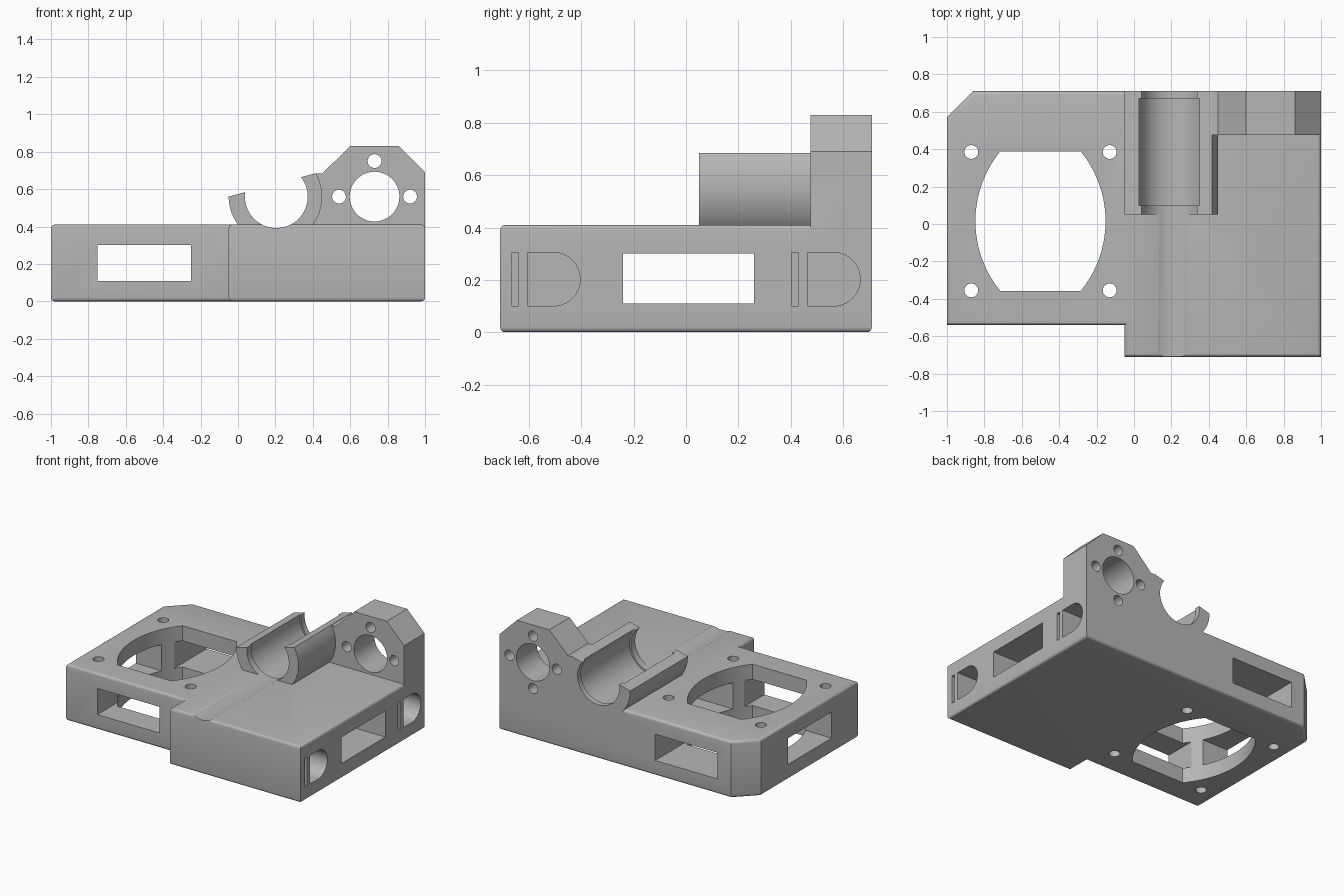
import bpy, bmesh
from math import cos, sin, radians, asin

if "Cube" in bpy.data.objects:
    bpy.data.objects.remove(bpy.data.objects["Cube"], do_unlink=True)

grey = bpy.data.materials.new("plain grey")
grey.use_nodes = True
colour = (0.47, 0.47, 0.47, 1)
grey.diffuse_color = colour
grey.node_tree.nodes["Principled BSDF"].inputs["Base Color"].default_value = colour


def arc(a, b, r, start=0, end=360, steps=48):
    """Points on an arc; a full circle leaves out the repeated last point."""
    count = steps if end - start == 360 else steps + 1
    angles = [radians(start + (end - start) * i / steps) for i in range(count)]
    return [(a + r * cos(t), b + r * sin(t)) for t in angles]


def rect(a0, a1, b0, b1):
    return [(a0, b0), (a1, b0), (a1, b1), (a0, b1)]


def prism(name, outline, axis, lo, hi, bevel=0):
    """Extrude a 2D outline along the x, y or z axis."""
    place = {"x": lambda a, b, c: (c, a, b),
             "y": lambda a, b, c: (a, c, b),
             "z": lambda a, b, c: (a, b, c)}[axis]
    bm = bmesh.new()
    face = bm.faces.new([bm.verts.new(place(a, b, lo)) for a, b in outline])
    caps = bmesh.ops.extrude_face_region(bm, geom=[face])["geom"]
    shift = place(0, 0, hi - lo)
    bmesh.ops.translate(bm, vec=shift,
                        verts=[g for g in caps if isinstance(g, bmesh.types.BMVert)])
    bmesh.ops.recalc_face_normals(bm, faces=bm.faces)
    if bevel:
        rims = [e for e in bm.edges if abs(e.verts[0].co.z - e.verts[1].co.z) < 1e-5]
        bmesh.ops.bevel(bm, geom=rims, offset=bevel, segments=4, profile=0.5,
                        affect="EDGES")
    mesh = bpy.data.meshes.new(name)
    bm.to_mesh(mesh)
    bm.free()
    mesh.materials.append(grey)
    obj = bpy.data.objects.new(name, mesh)
    bpy.context.collection.objects.link(obj)
    return obj


def combine(target, other, operation):
    """Apply a boolean and discard the helper."""
    mod = target.modifiers.new("boolean", "BOOLEAN")
    mod.operation, mod.solver, mod.object = operation, "EXACT", other
    bpy.ops.object.select_all(action="DESELECT")
    target.select_set(True)
    bpy.context.view_layer.objects.active = target
    bpy.ops.object.modifier_apply(modifier=mod.name)
    bpy.data.objects.remove(other, do_unlink=True)


# Stepped base block with rounded rims and one cut corner
body = prism("carriage_body",
             [(-1, -0.54), (-0.05, -0.54), (-0.05, -0.71), (1, -0.71),
              (1, 0.71), (-0.86, 0.71), (-1, 0.57)], "z", 0, 0.41, bevel=0.02)

# Upright mount plate and open bearing cradle
mount = prism("mount_plate",
              [(0.3, 0.2), (1, 0.2), (1, 0.69), (0.86, 0.83), (0.6, 0.83),
               (0.45, 0.683), (0.41, 0.683), (0.3, 0.65)], "y", 0.475, 0.71)
cradle = prism("bearing_cradle", arc(0.2, 0.56, 0.25, 180, 390), "y", 0.05, 0.71)
combine(body, mount, "UNION")
combine(body, cradle, "UNION")


def cut(name, outline, axis, lo, hi):
    cutter = prism(name, outline, axis, lo, hi)
    cutter.hide_render = True
    combine(body, cutter, "DIFFERENCE")


# Rod channel along the whole depth and the wider bearing pocket
cut("rod_channel", arc(0.205, 0.56, 0.168, steps=64), "y", -1, 1)
cut("bearing_pocket", arc(0.205, 0.56, 0.18, steps=64), "y", 0.1, 0.67)

# Round opening in the mount plate with four screw holes around it
mx, mz, spread = 0.73, 0.56, 0.19
cut("mount_opening", arc(mx, mz, 0.133), "y", 0.4, 0.8)
for dx, dz in ((1, 0), (-1, 0), (0, 1), (0, -1)):
    cut("mount_screw_hole", arc(mx + dx * spread, mz + dz * spread, 0.037, steps=24),
        "y", 0.475 if dz < 0 else 0.4, 0.8)

# Barrel-shaped vertical opening with four corner screw holes
fx, fy, half_w, half_h, r = -0.5, 0.015, 0.348, 0.372, 0.59
sweep = asin(half_h / r) * 180 / 3.14159265
right_side = arc(fx + half_w - r, fy, r, -sweep, sweep, 20)
left_side = arc(fx - half_w + r, fy, r, 180 - sweep, 180 + sweep, 20)
cut("vertical_opening", right_side + left_side, "z", -0.2, 0.6)
for sx in (-1, 1):
    for sy in (-1, 1):
        cut("corner_screw_hole", arc(fx + sx * 0.37, fy + sy * 0.37, 0.037, steps=24),
            "z", -0.2, 0.6)

# Crossing rectangular tunnels
cut("lengthwise_tunnel", rect(-0.75, -0.25, 0.11, 0.3), "y", -1, 1)
cut("crosswise_tunnel", rect(-0.24, 0.26, 0.11, 0.3), "x", -1.2, 1.2)

# Belt pockets in the left side: a thin slot beside a D-shaped pocket
for y in (-0.605, 0.465):
    cut("belt_slot", rect(y - 0.06, y - 0.035, 0.1, 0.305), "x", 0.75, 1.2)
    d_shape = [(y, 0.1)] + arc(y + 0.098, 0.2025, 0.1025, -90, 90, 24) + [(y, 0.305)]
    cut("belt_pocket", d_shape, "x", 0.75, 1.2)

# Smooth curved walls, sharp edges
body.select_set(True)
bpy.context.view_layer.objects.active = body
bpy.ops.object.shade_smooth_by_angle(angle=radians(30))
